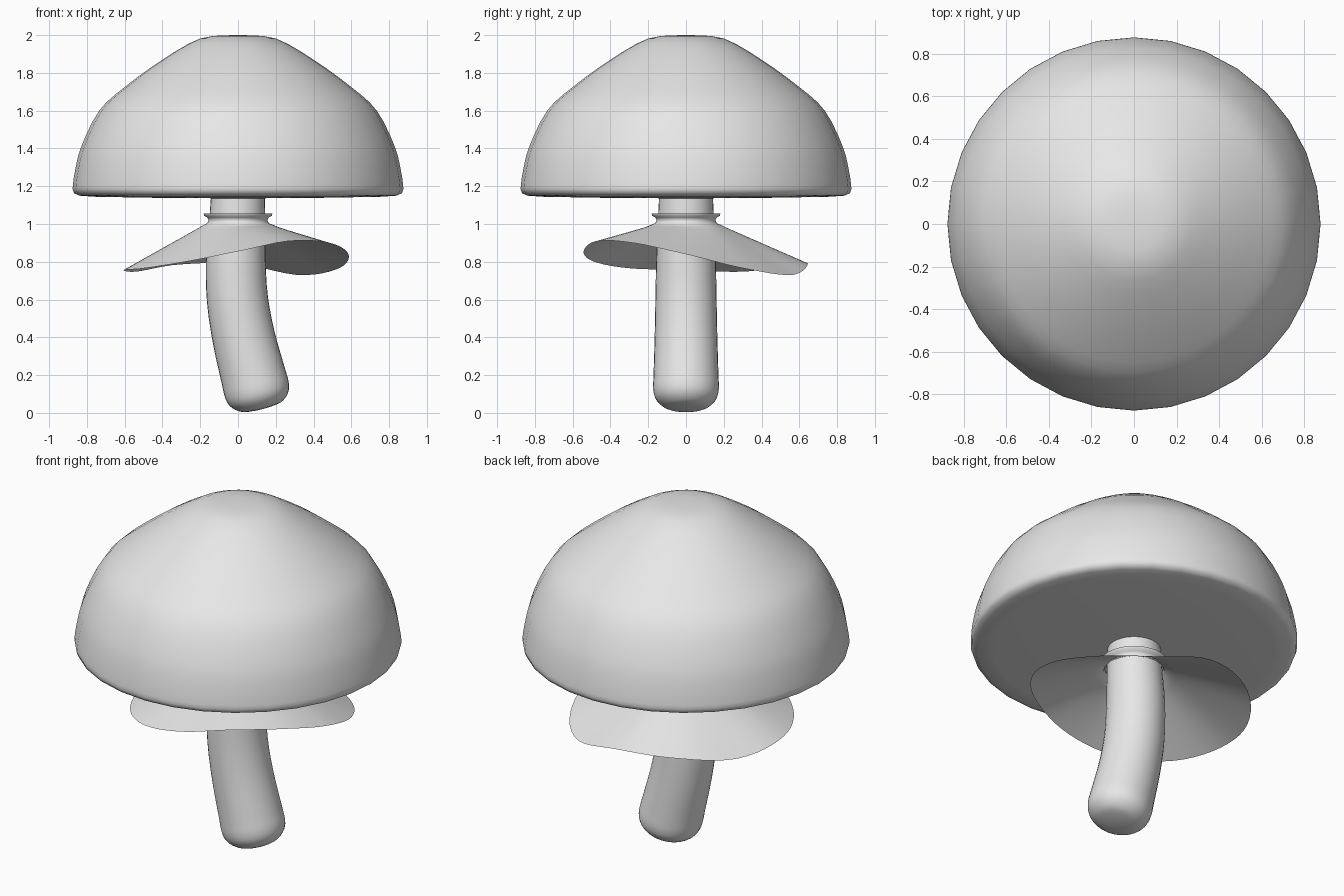
import bpy, bmesh, math
from mathutils import Vector

if "Cube" in bpy.data.objects:
    bpy.data.objects.remove(bpy.data.objects["Cube"])

grey = bpy.data.materials.new("plain grey")
grey.diffuse_color = (0.8, 0.8, 0.8, 1)
grey.use_nodes = True
grey.node_tree.nodes["Principled BSDF"].inputs["Base Color"].default_value = grey.diffuse_color


def catmull(p0, p1, p2, p3, t):
    return 0.5 * (2 * p1 + (p2 - p0) * t + (2 * p0 - 5 * p1 + 4 * p2 - p3) * t * t
                  + (3 * p1 - p0 - 3 * p2 + p3) * t ** 3)


def loop_value(table, a):
    """Smooth periodic value at angle a from evenly spaced samples."""
    n = len(table)
    f = (a / math.tau * n) % n
    i = int(f)
    return catmull(*[table[(i + k) % n] for k in (-1, 0, 1, 2)], f - i)


def smooth_path(pts, steps):
    out = []
    v = [Vector(p) for p in pts]
    for i in range(len(v) - 1):
        q = [v[max(0, min(len(v) - 1, i + k))] for k in (-1, 0, 1, 2)]
        out += [catmull(*q, s / steps) for s in range(steps)]
    return out + [v[-1]]


def loft(name, rings, cap_start=False, cap_end=False, angle=60):
    bm = bmesh.new()
    rows = [[bm.verts.new(p) for p in r] for r in rings]
    n = len(rows[0])
    for a, b in zip(rows, rows[1:]):
        for i in range(n):
            j = (i + 1) % n
            bm.faces.new((a[i], a[j], b[j], b[i]))
    if cap_start:
        bm.faces.new(rows[0][::-1])
    if cap_end:
        bm.faces.new(rows[-1])
    bmesh.ops.recalc_face_normals(bm, faces=bm.faces[:])
    me = bpy.data.meshes.new(name)
    bm.to_mesh(me)
    bm.free()
    me.materials.append(grey)
    ob = bpy.data.objects.new(name, me)
    bpy.context.collection.objects.link(ob)
    bpy.ops.object.select_all(action='DESELECT')
    ob.select_set(True)
    bpy.context.view_layer.objects.active = ob
    bpy.ops.object.shade_smooth_by_angle(angle=math.radians(angle))
    return ob


def circle(r, z, n=32):
    return [(r * math.cos(math.tau * i / n), r * math.sin(math.tau * i / n), z)
            for i in range(n)]


# Cap: domed profile with a softly rounded rim and nearly flat underside
dome = smooth_path([(0.02, 2.0), (0.2, 1.982), (0.4, 1.87), (0.6, 1.725), (0.735, 1.6),
                    (0.83, 1.41), (0.865, 1.27), (0.876, 1.185)], 3)
under = [Vector(p) for p in ((0.868, 1.163), (0.84, 1.15), (0.75, 1.144),
                             (0.4, 1.138), (0.1, 1.136))]
loft("cap", [circle(p.x, p.y) for p in dome + under], True, True)

# Stem: curved tube with a rounded, tilted foot; points are (x, z, radius)
axis = smooth_path([(0, 1.16, 0.142), (-0.005, 0.98, 0.15), (-0.012, 0.8, 0.158),
                    (-0.003, 0.6, 0.162), (0.03, 0.4, 0.166), (0.08, 0.2, 0.172),
                    (0.098, 0.13, 0.174), (0.11, 0.085, 0.165), (0.12, 0.052, 0.14),
                    (0.127, 0.029, 0.10), (0.129, 0.02, 0.03)], 3)
rings = []
for i, p in enumerate(axis):
    a, b = axis[max(0, i - 1)], axis[min(len(axis) - 1, i + 1)]
    tx, tz = (Vector((b.x - a.x, b.y - a.y))).normalized()
    if p.y < 0.14:
        tx, tz = Vector((0.25, -0.97)).normalized()
    rings.append([(p.x - tz * p.z * math.cos(t), p.z * math.sin(t),
                   p.y + tx * p.z * math.cos(t))
                  for t in (math.tau * k / 32 for k in range(32))])
loft("stem", rings, True, True)

# Skirt: thin wavy ring with a small flared collar; rim samples every 30 degrees
rim_z = [0.84, 0.765, 0.73, 0.79, 0.785, 0.748, 0.757, 0.765, 0.80, 0.855, 0.91, 0.90]
rim_r = [0.585, 0.615, 0.645, 0.645, 0.635, 0.62, 0.605, 0.58, 0.56, 0.542, 0.545, 0.56]
N = 64
skirt = [circle(r, z, N) for r, z in ((0.15, 1.052), (0.182, 1.056), (0.18, 1.044),
                                      (0.163, 1.035), (0.156, 1.02), (0.162, 1.005))]
for s in range(1, 11):
    t = s / 10
    ring = []
    for i in range(N):
        a = math.tau * i / N
        r = 0.175 + (loop_value(rim_r, a) - 0.175) * t
        z = 0.998 + (loop_value(rim_z, a) - 0.998) * t
        ring.append((r * math.cos(a), r * math.sin(a), z))
    skirt.append(ring)
loft("skirt_ring", skirt)
